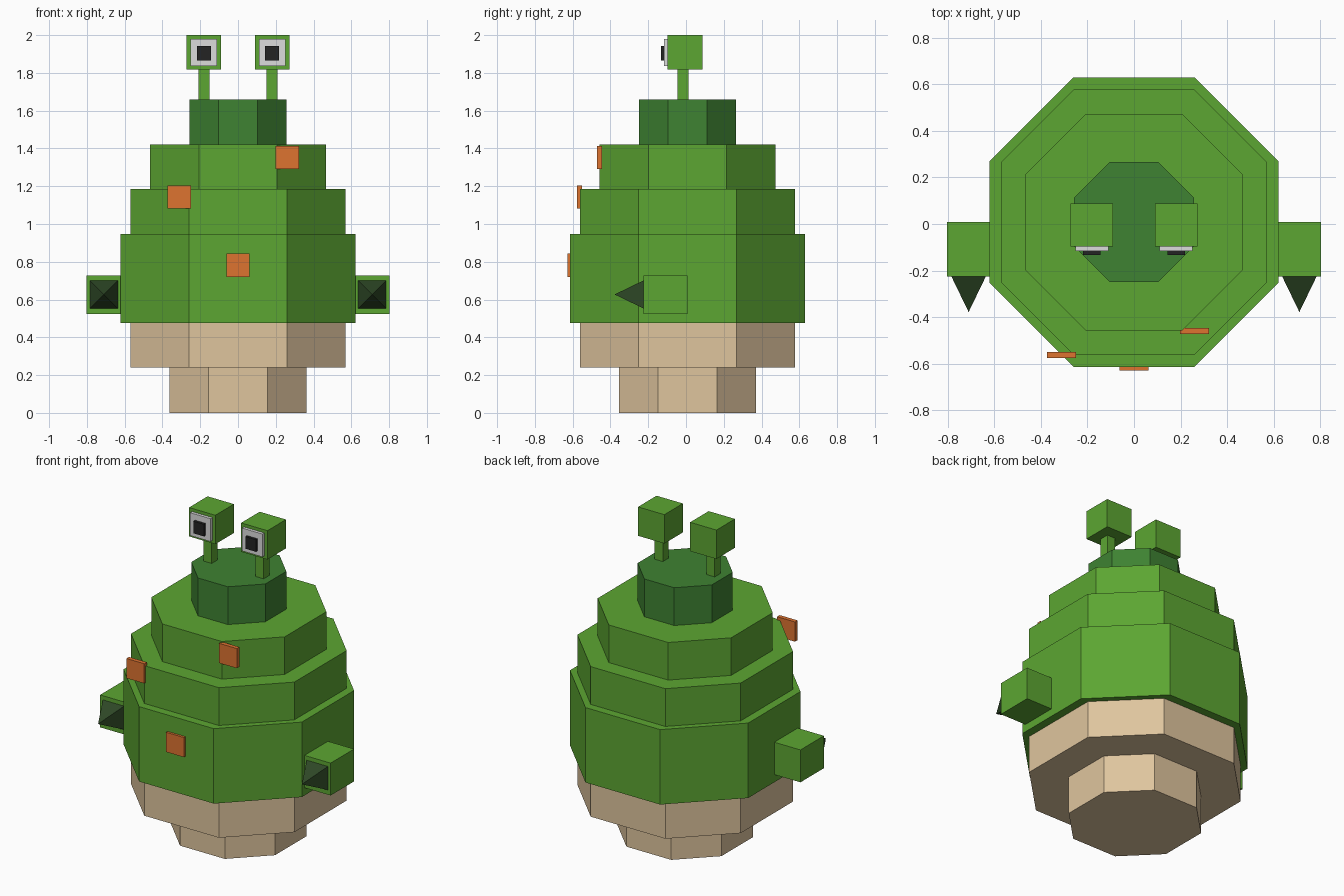
import bpy
import bmesh

if "Cube" in bpy.data.objects:
    bpy.data.objects.remove(bpy.data.objects["Cube"])


def linear(c):
    c /= 255
    return c / 12.92 if c <= 0.04045 else ((c + 0.055) / 1.055) ** 2.4


def material(name, r, g, b):
    m = bpy.data.materials.new(name)
    m.diffuse_color = (linear(r), linear(g), linear(b), 1)
    m.use_nodes = True
    m.node_tree.nodes["Principled BSDF"].inputs["Base Color"].default_value = m.diffuse_color
    return m


GREEN = material("leaf green", 92, 166, 50)
DARK = material("deep green", 62, 130, 50)
TAN = material("tan", 223, 197, 158)
ORANGE = material("orange", 221, 115, 48)
WHITE = material("eye white", 220, 220, 220)
BLACK = material("black", 36, 36, 36)
CLAW = material("claw green", 46, 72, 38)

CY = 0.008  # body axis in y


def finish(name, bm, mat):
    bmesh.ops.recalc_face_normals(bm, faces=bm.faces)
    mesh = bpy.data.meshes.new(name)
    bm.to_mesh(mesh)
    bm.free()
    mesh.materials.append(mat)
    obj = bpy.data.objects.new(name, mesh)
    bpy.context.collection.objects.link(obj)
    return obj


def box(name, x, y, z, mat):
    """Box from (min, max) ranges on each axis."""
    bm = bmesh.new()
    bmesh.ops.create_cube(bm, size=1)
    for v in bm.verts:
        v.co = [r[0] if c < 0 else r[1] for c, r in zip(v.co, (x, y, z))]
    return finish(name, bm, mat)


def tier(name, half_width, half_flat, z0, z1, mat):
    """Octagonal body block."""
    w, f = half_width, half_flat
    outline = [(w, -f), (w, f), (f, w), (-f, w), (-w, f), (-w, -f), (-f, -w), (f, -w)]
    bm = bmesh.new()
    face = bm.faces.new([bm.verts.new((x, y + CY, z0)) for x, y in outline])
    top = bmesh.ops.extrude_face_region(bm, geom=[face], use_keep_orig=True)
    for v in top["geom"]:
        if isinstance(v, bmesh.types.BMVert):
            v.co.z = z1
    return finish(name, bm, mat)


def claw(name, cx, cz, half, y_base, y_tip, mat):
    """Four-sided spike pointing to the front."""
    bm = bmesh.new()
    base = [bm.verts.new((cx + sx * half, y_base, cz + sz * half))
            for sx, sz in ((-1, -1), (1, -1), (1, 1), (-1, 1))]
    tip = bm.verts.new((cx, y_tip, cz))
    bm.faces.new(base)
    for i in range(4):
        bm.faces.new((base[i], base[(i + 1) % 4], tip))
    return finish(name, bm, mat)


# Stacked body
tier("foot", 0.362, 0.156, 0.0, 0.24, TAN)
tier("belly", 0.569, 0.26, 0.24, 0.475, TAN)
tier("shell_lower", 0.621, 0.26, 0.475, 0.947, GREEN)
tier("shell_middle", 0.569, 0.26, 0.947, 1.185, GREEN)
tier("shell_upper", 0.465, 0.207, 1.185, 1.422, GREEN)
tier("crown", 0.258, 0.104, 1.422, 1.66, DARK)

# Eyes, arms and claws on both sides
for side, s in (("left", -1), ("right", 1)):
    def span(a, b):
        return tuple(sorted((s * a, s * b)))

    box(f"eye_stalk_{side}", span(0.152, 0.21), (-0.045, 0.014), (1.65, 1.825), GREEN)
    box(f"eye_block_{side}", span(0.09, 0.273), (-0.097, 0.087), (1.818, 2.0), GREEN)
    box(f"eye_white_{side}", span(0.11, 0.252), (-0.116, -0.09), (1.836, 1.98), WHITE)
    box(f"pupil_{side}", span(0.144, 0.218), (-0.133, -0.11), (1.866, 1.942), BLACK)
    box(f"arm_{side}", span(0.615, 0.803), (-0.225, 0.008), (0.523, 0.727), GREEN)
    claw(f"claw_{side}", s * 0.71, 0.627, 0.074, -0.225, -0.378, CLAW)

# Square spots on the front
for i, (x, z, y0, y1) in enumerate(((-0.312, 1.143, -0.576, -0.55),
                                    (0.26, 1.352, -0.472, -0.446),
                                    (0.0, 0.782, -0.628, -0.602))):
    box(f"spot_{i + 1}", (x - 0.062, x + 0.062), (y0, y1), (z - 0.062, z + 0.062), ORANGE)
